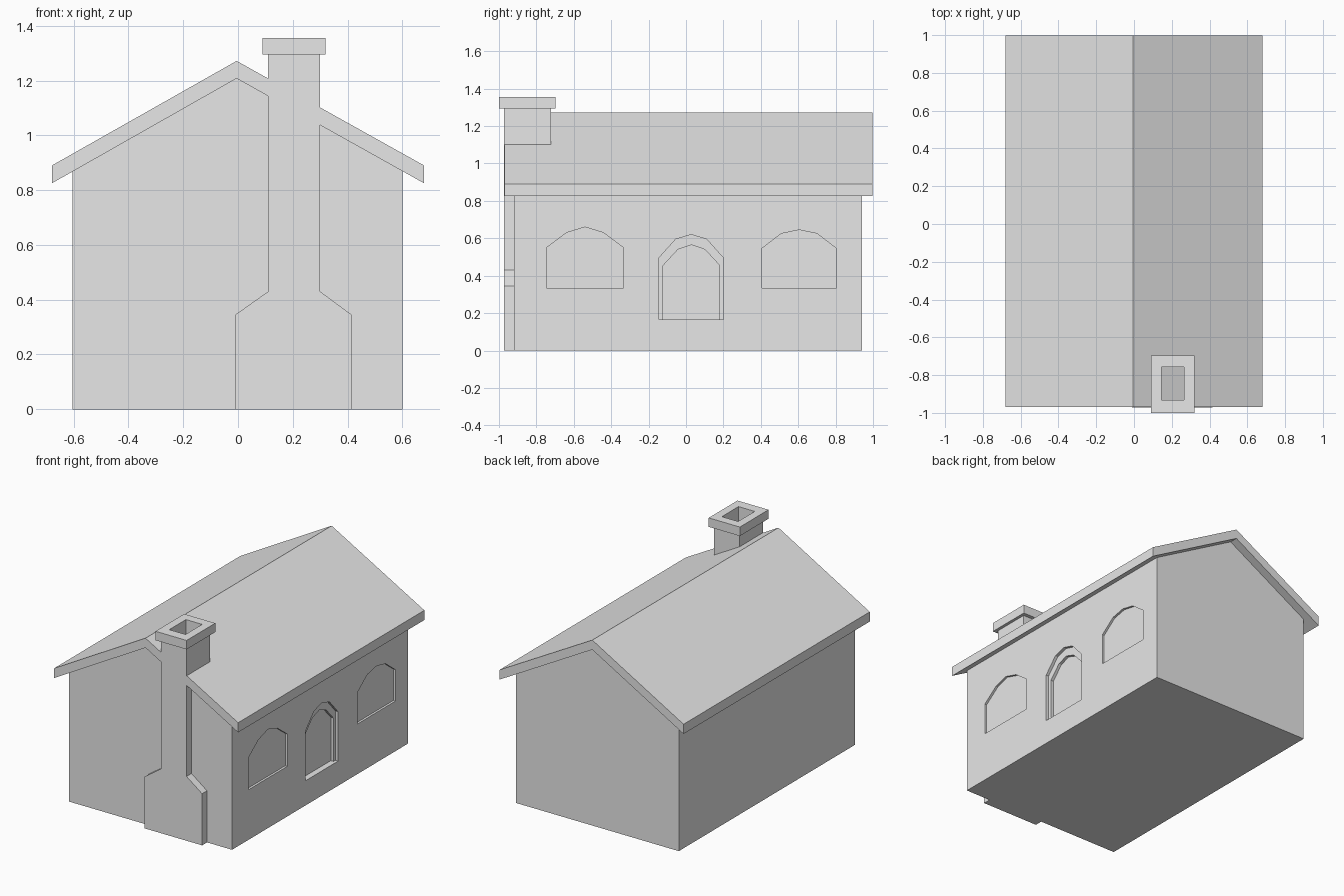
import bpy
import bmesh

cube = bpy.data.objects.get("Cube")
if cube:
    bpy.data.objects.remove(cube, do_unlink=True)

grey = bpy.data.materials.new("plain_grey")
grey.use_nodes = True
grey.diffuse_color = (0.8, 0.8, 0.8, 1)
grey.node_tree.nodes["Principled BSDF"].inputs["Base Color"].default_value = (0.8, 0.8, 0.8, 1)


def prism(name, outline, axis, start, end):
    """Extrude a 2D outline: (x, z) along y, or (y, z) along x."""
    bm = bmesh.new()
    place = (lambda a, b: (a, start, b)) if axis == "y" else (lambda a, b: (start, a, b))
    face = bm.faces.new([bm.verts.new(place(a, b)) for a, b in outline])
    moved = bmesh.ops.extrude_face_region(bm, geom=[face])["geom"]
    step = end - start
    offset = (0, step, 0) if axis == "y" else (step, 0, 0)
    bmesh.ops.translate(bm, vec=offset, verts=[g for g in moved if isinstance(g, bmesh.types.BMVert)])
    bmesh.ops.recalc_face_normals(bm, faces=bm.faces)
    mesh = bpy.data.meshes.new(name)
    bm.to_mesh(mesh)
    bm.free()
    mesh.materials.append(grey)
    obj = bpy.data.objects.new(name, mesh)
    bpy.context.collection.objects.link(obj)
    return obj


def box(name, x0, x1, y0, y1, z0, z1):
    return prism(name, [(x0, z0), (x1, z0), (x1, z1), (x0, z1)], "y", y0, y1)


def cut(target, cutter):
    """Subtract the cutter from the target, keeping the cutter."""
    mod = target.modifiers.new("cut", "BOOLEAN")
    mod.operation = "DIFFERENCE"
    mod.solver = "EXACT"
    mod.object = cutter
    bpy.context.view_layer.objects.active = target
    bpy.ops.object.modifier_apply(modifier=mod.name)


def arch(y0, y1, bottom, spring, shoulder, top):
    """Five-sided arch head on straight jambs."""
    w = y1 - y0
    return [(y0, bottom), (y1, bottom), (y1, spring), (y1 - w * 0.26, shoulder),
            ((y0 + y1) / 2, top), (y0 + w * 0.26, shoulder), (y0, spring)]


# Gabled house body
WALL = 0.6
body = prism("house_walls", [(-0.605, 0), (WALL, 0), (WALL, 0.88), (-0.005, 1.215), (-0.605, 0.88)],
             "y", -0.92, 0.94)

# Window and door recesses on the right wall: outline, depth
recesses = [
    (arch(-0.745, -0.335, 0.335, 0.55, 0.63, 0.66), 0.015),
    (arch(0.405, 0.805, 0.335, 0.545, 0.625, 0.645), 0.015),
    (arch(-0.145, 0.20, 0.165, 0.495, 0.595, 0.62), 0.02),
    (arch(-0.122, 0.18, 0.165, 0.455, 0.54, 0.565), 0.04),
]
for outline, depth in recesses:
    cutter = prism("recess_cutter", outline, "x", WALL - depth, WALL + 0.1)
    cut(body, cutter)
    bpy.data.objects.remove(cutter, do_unlink=True)

# Roof slab bent over the ridge
prism("roof", [(-0.68, 0.825), (-0.005, 1.208), (0.68, 0.825), (0.68, 0.89), (-0.005, 1.272), (-0.68, 0.89)],
      "y", -0.97, 0.997)

# Chimney: shouldered breast on the front wall, stack and cap
prism("chimney_breast", [(-0.01, 0), (0.415, 0), (0.415, 0.345), (0.30, 0.43), (0.30, 1.0),
                         (0.11, 1.0), (0.11, 0.43), (-0.01, 0.345)], "y", -0.972, -0.9)
stack = box("chimney_stack", 0.11, 0.30, -0.972, -0.722, 1.0, 1.30)
cap = box("chimney_cap", 0.09, 0.32, -1.0, -0.697, 1.295, 1.355)
flue = box("flue_cutter", 0.145, 0.265, -0.933, -0.757, 1.1, 1.5)
for part in (stack, cap):
    cut(part, flue)
bpy.data.objects.remove(flue, do_unlink=True)
